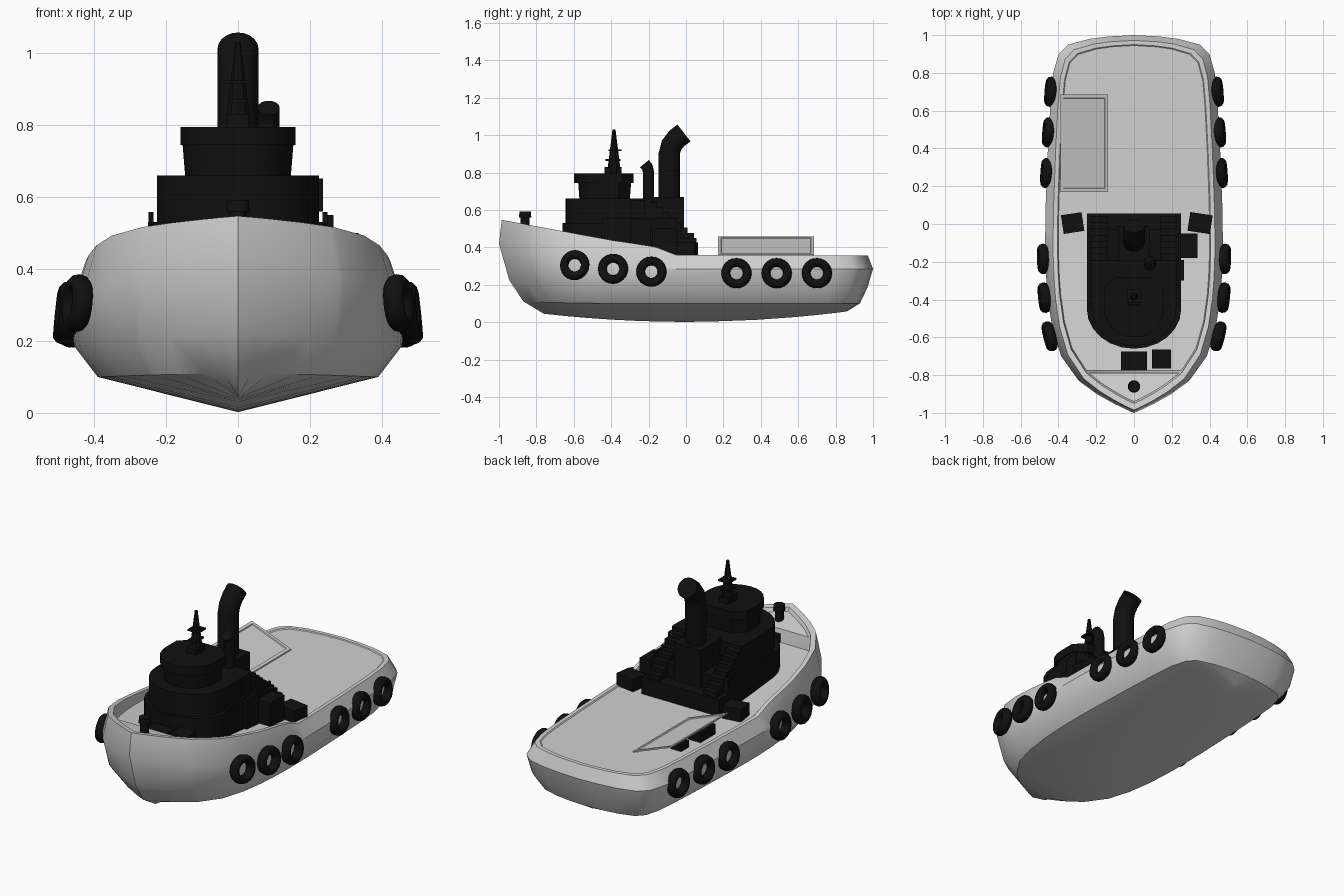
import bpy, bmesh, math
from mathutils import Vector, Matrix

if "Cube" in bpy.data.objects:
    bpy.data.objects.remove(bpy.data.objects["Cube"])


def material(name, rgb):
    m = bpy.data.materials.new(name)
    m.diffuse_color = (*rgb, 1)
    m.use_nodes = True
    m.node_tree.nodes["Principled BSDF"].inputs["Base Color"].default_value = m.diffuse_color
    return m


GREY = material("hull grey", (0.64, 0.64, 0.64))
BLACK = material("black", (0.005, 0.005, 0.005))


def finish(bm, name, mat, angle=35):
    bmesh.ops.remove_doubles(bm, verts=bm.verts, dist=0.0003)
    bmesh.ops.recalc_face_normals(bm, faces=bm.faces)
    me = bpy.data.meshes.new(name)
    bm.to_mesh(me)
    bm.free()
    me.materials.append(mat)
    me.shade_smooth()
    me.set_sharp_from_angle(angle=math.radians(angle))
    ob = bpy.data.objects.new(name, me)
    bpy.context.collection.objects.link(ob)
    return ob


def box(name, x, y, z, mat=BLACK, yaw=0):
    """Box from (min, max) ranges, optionally turned about its own centre."""
    bm = bmesh.new()
    bmesh.ops.create_cube(bm, size=1)
    size = [r[1] - r[0] for r in (x, y, z)]
    mid = [(r[1] + r[0]) / 2 for r in (x, y, z)]
    bm.transform(Matrix.Translation(mid) @ Matrix.Rotation(yaw, 4, 'Z') @ Matrix.Diagonal((*size, 1)))
    return finish(bm, name, mat)


def cone(name, x, y, z0, z1, r0, r1, sides=16):
    bm = bmesh.new()
    bmesh.ops.create_cone(bm, cap_ends=True, segments=sides, radius1=r0, radius2=r1, depth=z1 - z0)
    bm.transform(Matrix.Translation((x, y, (z0 + z1) / 2)))
    return finish(bm, name, BLACK)


def tier(name, hw, front, shoulder, back, z0, z1, flare=1.0, round_back=False):
    """Deckhouse storey with a rounded front."""
    pts = []
    for i in range(13):
        a = math.pi * i / 12
        pts.append((hw * math.cos(a), shoulder - (shoulder - front) * math.sin(a)))
    if round_back:
        pts += [(-hw, back - 0.06), (-hw * 0.6, back), (hw * 0.6, back), (hw, back - 0.06)]
    else:
        pts += [(-hw, back), (hw, back)]
    mid = (front + back) / 2
    bm = bmesh.new()
    low = [bm.verts.new((x, y, z0)) for x, y in pts]
    top = [bm.verts.new((x * flare, mid + (y - mid) * flare, z1)) for x, y in pts]
    bm.faces.new(low)
    bm.faces.new(top)
    n = len(pts)
    for i in range(n):
        j = (i + 1) % n
        bm.faces.new((low[i], low[j], top[j], top[i]))
    return finish(bm, name, BLACK)


def tube(name, x, path, r, sides=20):
    """Capped pipe along (y, z) points, with mitred bends."""
    p = [Vector((x, y, z)) for y, z in path]
    bm = bmesh.new()
    rings = []
    for i, c in enumerate(p):
        d = (p[min(i + 1, len(p) - 1)] - p[max(i - 1, 0)]).normalized()
        side = Vector((1, 0, 0))
        up = d.cross(side)
        rings.append([bm.verts.new(c + r * (side * math.cos(a) + up * math.sin(a)))
                      for a in (math.tau * k / sides for k in range(sides))])
    for a, b in zip(rings, rings[1:]):
        for k in range(sides):
            j = (k + 1) % sides
            bm.faces.new((a[k], a[j], b[j], b[k]))
    bm.faces.new(rings[0])
    bm.faces.new(rings[-1])
    return finish(bm, name, BLACK)


def interp(table, y):
    for (a, va), (b, vb) in zip(table, table[1:]):
        if y <= b:
            return va + (vb - va) * max(0, (y - a) / (b - a))
    return table[-1][1]


# Hull: plan outline lofted through levels from keel to deck
PLAN = [(-1, 0), (-.98, .1), (-.95, .23), (-.9, .42), (-.84, .595), (-.825, .63), (-.7, .82), (-.55, .92),
        (-.4, .97), (-.28, .99), (-.16, 1), (-.05, 1), (.1, .995), (.4, .97), (.65, .94), (.8, .91),
        (.9, .85), (.95, .74), (.98, .5), (.993, .28), (1, 0)]
RAIL = [(-1, .55), (-.65, .485), (-.41, .44), (-.17, .405), (-.06, .36), (1, .357)]


def rail(y):
    return interp(RAIL, y)


def deck(y):
    if y < -.78:
        return rail(y) - .02
    return interp([(-.78, .42), (-.05, .353), (1, .353)], y)


# half width, bow y, stern y, height
LEVELS = [(0, -.76, .86, lambda y: .002 + .075 * y * y),
          (.39, -.87, .93, lambda y: .10 + .02 * max(0, -y) ** 4),
          (.455, -.945, .97, lambda y: .185 + .05 * max(0, -y) ** 4),
          (.47, -1, 1, lambda y: .285 + .135 * max(0, -y) ** 2),
          (.428, -.985, .972, rail),
          (.405, -.95, .95, rail),
          (.40, -.94, .945, deck),
          (0, -.94, .945, deck)]
bm = bmesh.new()
rows = []
for hw, bow, stern, height in LEVELS:
    row = []
    for y, w in PLAN:
        yy = bow + (stern - bow) * (y + 1) / 2
        row.append(bm.verts.new((hw * w, yy, height(yy))))
    rows.append(row)
for a, b in zip(rows, rows[1:]):
    for i in range(len(PLAN) - 1):
        bm.faces.new((a[i], a[i + 1], b[i + 1], b[i]))
bmesh.ops.remove_doubles(bm, verts=bm.verts, dist=0.0003)
bmesh.ops.mirror(bm, geom=bm.verts[:] + bm.edges[:] + bm.faces[:], axis='X', merge_dist=0.0005)
finish(bm, "hull", GREY, 32)

# Tyre fenders along both sides: y, z, x, fore-aft turn
for y, z, x, turn in [(-.595, .305, .447, -.25), (-.39, .285, .474, -.1), (-.185, .27, .48, -.03),
                      (.27, .262, .462, .06), (.485, .262, .452, .07), (.70, .262, .44, .08)]:
    for s in (-1, 1):
        bm = bmesh.new()
        n, m = 24, 10
        grid = [[bm.verts.new(((.0575 + .0235 * math.cos(b)) * math.cos(a),
                               (.0575 + .0235 * math.cos(b)) * math.sin(a), .029 * math.sin(b)))
                 for b in (math.tau * j / m for j in range(m))] for a in (math.tau * i / n for i in range(n))]
        for i in range(n):
            for j in range(m):
                k, l = (i + 1) % n, (j + 1) % m
                bm.faces.new((grid[i][j], grid[k][j], grid[k][l], grid[i][l]))
        q = Vector((s, turn, .1)).to_track_quat('Z', 'Y')
        bm.transform(Matrix.Translation((s * x, y, z)) @ q.to_matrix().to_4x4())
        finish(bm, "tyre_fender", BLACK, 60)

# Deckhouse storeys and wheelhouse
tier("lower_house", .25, -.66, -.45, -.03, .35, .53)
tier("upper_house", .225, -.645, -.44, -.19, .53, .66)
tier("wheelhouse", .147, -.57, -.43, -.30, .66, .75, 1.05, True)
tier("wheelhouse_roof", .16, -.60, -.44, -.28, .745, .795, 1.0, True)
box("aft_house_base", (-.25, .25), (-.04, .055), (.35, .45))
box("funnel_casing", (-.085, .085), (-.20, -.012), (.35, .67))
for s in (-1, 1):
    # Stairs down to the aft deck
    for i in range(7):
        y = -.19 + i * .033
        box("stair_step", sorted((s * .14, s * .225)), (y, y + .034), (.40, .64 - i * .027))
    # Turned deck winches
    box("deck_winch", (s * .345 - .055 if s > 0 else -.38, .41 if s > 0 else -.27), (-.045, .055),
        (.35, .425), yaw=-s * .15)
    box("side_rail", sorted((s * .235, s * .249)), (-.45, -.05), (.53, .558))

# Funnel and ventilator
tube("funnel", 0, [(-.09, .4), (-.09, .90), (-.078, .945), (-.05, .982), (-.011, 1.012)], .057)
tube("ventilator", .085, [(-.20, .5), (-.20, .80), (-.207, .83), (-.222, .848)], .031, 14)

# Mast with cross arms
cone("mast", 0, -.385, .79, 1.03, .038, .008, 10)
box("mast_arm", (-.035, .035), (-.415, -.345), (.915, .924))
box("mast_lamp_arm", (-.025, .025), (-.43, -.35), (.862, .872))
box("mast_foot", (-.03, .03), (-.435, -.345), (.79, .83))

# Bow bollard and small deck equipment
cone("bollard", 0, -.86, .47, .57, .024, .024)
cone("bollard_cap", 0, -.86, .56, .592, .033, .030)
box("fore_hatch", (-.068, .068), (-.775, -.675), (.40, .47))
box("fore_locker", (.095, .195), (-.765, -.665), (.40, .485))
box("side_locker", (.24, .335), (-.18, -.05), (.35, .50))
box("side_cabinet", (.24, .265), (-.30, -.19), (.35, .55))
box("life_ring_box", (.22, .236), (-.30, -.22), (.56, .652))

# Tilted hatch cover with an inset panel, over two stowed boxes
bm = bmesh.new()
corners = [(-.39, .17, .458), (-.137, .17, .362), (-.137, .685, .362), (-.39, .685, .458)]
face = bm.faces.new([bm.verts.new(c) for c in corners])
low = bmesh.ops.extrude_face_region(bm, geom=[face])
for v in low["geom"]:
    if isinstance(v, bmesh.types.BMVert):
        v.co.z -= .008
bmesh.ops.recalc_face_normals(bm, faces=bm.faces)
top = max(bm.faces, key=lambda f: f.calc_center_median().z * (f.normal.z > .5))
bmesh.ops.inset_region(bm, faces=[top], thickness=.024)
bmesh.ops.inset_region(bm, faces=[top], thickness=.004, depth=-.005)
finish(bm, "hatch_cover", GREY, 20)
box("stowed_box", (-.34, -.27), (.46, .53), (.35, .395))
box("stowed_crate", (-.36, -.28), (.24, .38), (.35, .41))
